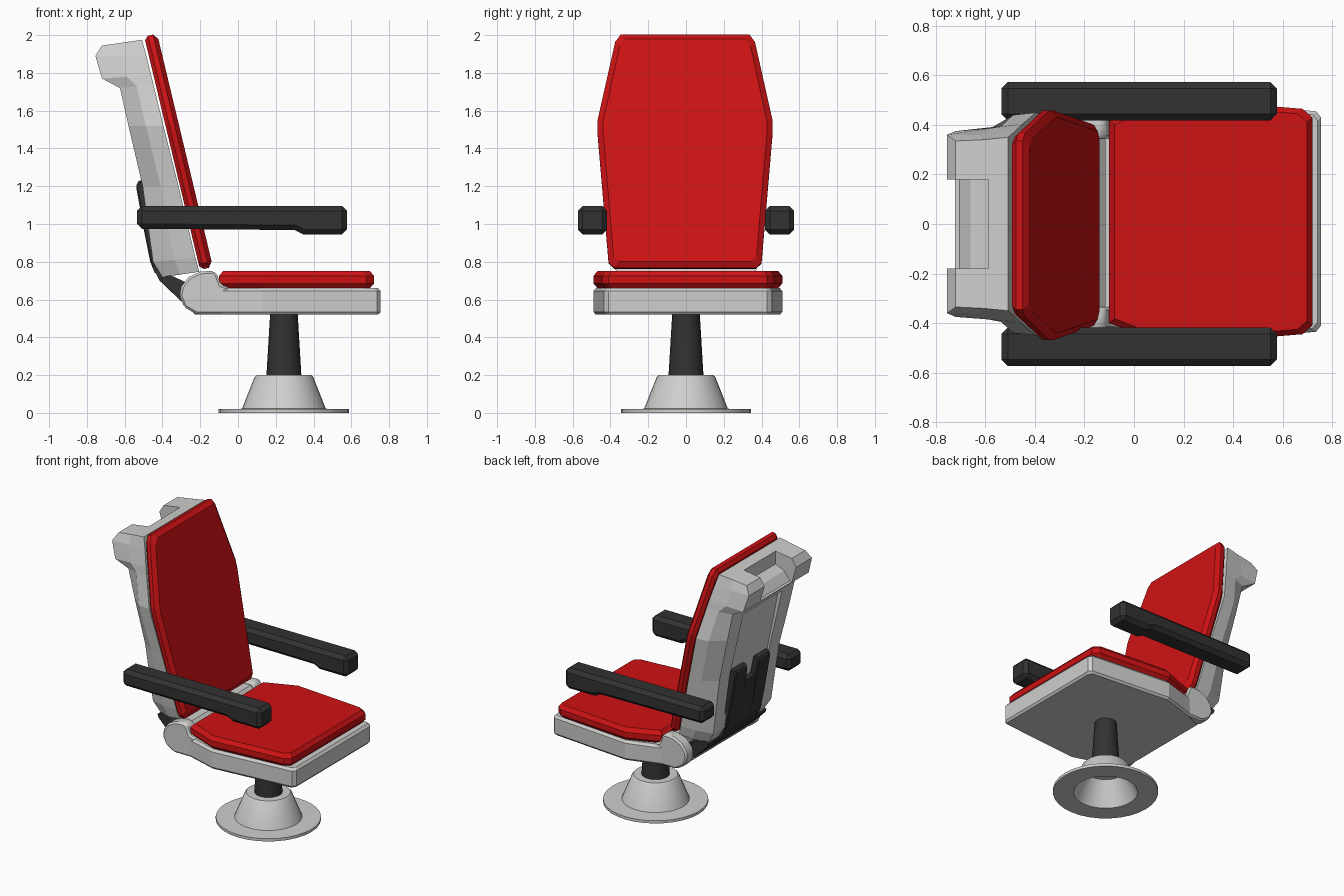
import bpy, bmesh, math
from mathutils import Vector, Matrix

if "Cube" in bpy.data.objects:
    bpy.data.objects.remove(bpy.data.objects["Cube"])


def material(name, rgb):
    m = bpy.data.materials.new(name)
    m.diffuse_color = (*rgb, 1)
    m.use_nodes = True
    m.node_tree.nodes["Principled BSDF"].inputs["Base Color"].default_value = m.diffuse_color
    return m


RED = material("red upholstery", (0.62, 0.006, 0.007))
GREY = material("light grey shell", (0.62, 0.62, 0.61))
DARK = material("dark grey plastic", (0.032, 0.032, 0.032))


def loft(name, rings, mat, bevel=0, smooth=None):
    """Skin a stack of equal-length rings and cap both ends."""
    bm = bmesh.new()
    rows = [[bm.verts.new(p) for p in r] for r in rings]
    n = len(rows[0])
    for a, b in zip(rows, rows[1:]):
        for i in range(n):
            bm.faces.new((a[i], a[(i + 1) % n], b[(i + 1) % n], b[i]))
    bm.faces.new(rows[0][::-1])
    bm.faces.new(rows[-1])
    bmesh.ops.recalc_face_normals(bm, faces=bm.faces)
    me = bpy.data.meshes.new(name)
    bm.to_mesh(me)
    bm.free()
    me.materials.append(mat)
    ob = bpy.data.objects.new(name, me)
    bpy.context.collection.objects.link(ob)
    bpy.ops.object.select_all(action='DESELECT')
    bpy.context.view_layer.objects.active = ob
    ob.select_set(True)
    if bevel:
        mod = ob.modifiers.new("bevel", 'BEVEL')
        mod.width, mod.segments, mod.limit_method = bevel, 1, 'ANGLE'
        bpy.ops.object.modifier_apply(modifier=mod.name)
    if smooth:
        bpy.ops.object.shade_smooth_by_angle(angle=math.radians(smooth))
    return ob


def prism(name, profile, y0, y1, mat, bevel=0, smooth=None):
    """Extrude a side (x, z) profile between two y values."""
    return loft(name, [[(x, y, z) for x, z in profile] for y in (y0, y1)], mat, bevel, smooth)


def slab(name, outline, levels, mat, matrix=Matrix()):
    """Stack an outline at (height, inset) levels."""
    xs, ys = zip(*outline)
    cx, cy = (min(xs) + max(xs)) / 2, (min(ys) + max(ys)) / 2
    w, d = max(xs) - min(xs), max(ys) - min(ys)
    rings = [[matrix @ Vector((cx + (x - cx) * (1 - 2 * i / w), cy + (y - cy) * (1 - 2 * i / d), h))
              for x, y in outline] for h, i in levels]
    return loft(name, rings, mat)


def lathe(name, profile, cx, mat, n=32):
    ang = [2 * math.pi * i / n for i in range(n)]
    return loft(name, [[(cx + r * math.cos(a), r * math.sin(a), z) for a in ang]
                       for r, z in profile], mat, smooth=30)


def cut(ob, cutter):
    mod = ob.modifiers.new("cut", 'BOOLEAN')
    mod.operation, mod.solver, mod.object = 'DIFFERENCE', 'EXACT', cutter
    bpy.ops.object.select_all(action='DESELECT')
    bpy.context.view_layer.objects.active = ob
    ob.select_set(True)
    bpy.ops.object.modifier_apply(modifier=mod.name)
    bpy.data.objects.remove(cutter)


def mirrored(half):
    return half + [(x, -y) for x, y in reversed(half)]


# Hollow pedestal foot and post
lathe("pedestal_foot", [(0.13, 0.17), (0.21, 0.0), (0.345, 0.0), (0.345, 0.02), (0.222, 0.022),
                        (0.155, 0.19), (0.145, 0.2)], 0.243, GREY)
lathe("post", [(0.093, 0.19), (0.073, 0.525)], 0.243, DARK, 20)

# Seat frame with raised side hinges and rear rail (centred slightly off axis)
SHIFT = Matrix.Translation((0, 0.01, 0))
slab("seat_frame", mirrored([(-0.24, 0.37), (-0.1, 0.43), (0.13, 0.5), (0.735, 0.445), (0.755, 0.42)]),
     [(0.52, 0.012), (0.535, 0), (0.645, 0), (0.662, 0.015)], GREY, SHIFT)
hinge = [(-0.04, 0.66), (-0.09, 0.68), (-0.11, 0.73), (-0.13, 0.752), (-0.2, 0.748), (-0.26, 0.72),
         (-0.3, 0.67), (-0.31, 0.62), (-0.285, 0.56), (-0.22, 0.522), (-0.04, 0.522)]
for side, s in (("left", 1), ("right", -1)):
    prism(f"seat_hinge_{side}", hinge, 0.005 + s * 0.34, 0.005 + s * 0.43, GREY, 0.012, 35)
prism("seat_rear_rail", [(-0.23, 0.6), (-0.115, 0.6), (-0.115, 0.71), (-0.14, 0.735), (-0.21, 0.735)],
      -0.35, 0.36, GREY)

# Seat cushion
slab("seat_cushion", mirrored([(-0.1, 0.41), (0.13, 0.5), (0.68, 0.455), (0.72, 0.42)]),
     [(0.662, 0.02), (0.685, 0), (0.725, 0), (0.752, 0.022)], RED, SHIFT)

# Back cushion: hexagonal pad leaning backwards
lean = math.atan2(0.28, 1.17)
up = Vector((-math.sin(lean), 0, math.cos(lean)))
out = Vector((math.cos(lean), 0, math.sin(lean)))
M = Matrix((up, (0, 1, 0), out)).transposed().to_4x4()
M.translation = Vector((-0.201, -0.005, 0.757))
slab("back_cushion", mirrored([(0.0, 0.375), (0.03, 0.405), (0.74, 0.464), (0.80, 0.464),
                               (1.23, 0.37), (1.27, 0.34)]),
     [(0.0, 0.02), (0.02, 0), (0.048, 0), (0.07, 0.03)], RED, M)

# Back shell: front x, z, half width, then rear x, z, half width
stations = [(-0.205, 0.747, 0.37, -0.40, 0.718, 0.31),
            (-0.225, 0.82, 0.385, -0.45, 0.80, 0.33),
            (-0.315, 1.2, 0.42, -0.505, 1.2, 0.34),
            (-0.395, 1.52, 0.45, -0.58, 1.52, 0.355),
            (-0.448, 1.74, 0.405, -0.625, 1.72, 0.36),
            (-0.460, 1.79, 0.395, -0.72, 1.77, 0.375),
            (-0.485, 1.89, 0.37, -0.755, 1.89, 0.36),
            (-0.508, 1.975, 0.35, -0.72, 1.945, 0.335)]
rings = []
for xf, zf, wf, xr, zr, wr in stations:
    xm, zm = xf + (xr - xf) * 0.5, zf + (zr - zf) * 0.5
    half = [(xf, wf, zf), (xm, wf - 0.01, zm), (xr, wr, zr)]
    rings.append(half + [(x, -y, z) for x, y, z in reversed(half)])
shell = loft("back_shell", rings, GREY)
# Grab notch in the top, with a sloping floor
cut(shell, prism("notch_cutter", [(-0.59, 2.1), (-0.59, 1.87), (-0.66, 1.84), (-0.705, 1.78),
                                  (-0.9, 1.74), (-0.9, 2.1)], -0.18, 0.18, GREY))
# Shallow rear panel recess
cut(shell, prism("panel_cutter", [(-0.586, 1.66), (-0.7, 1.69), (-0.6, 0.9), (-0.43, 0.9)],
                 -0.22, 0.22, GREY))

# Forked rear bracket and the wide hinge plate under the back
prong = [(-0.54, 1.2), (-0.525, 1.232), (-0.495, 1.23), (-0.43, 0.95), (-0.39, 0.74),
         (-0.44, 0.74), (-0.465, 0.8), (-0.495, 0.95)]
for side, s in (("left", 1), ("right", -1)):
    prism(f"bracket_prong_{side}", prong, s * 0.06, s * 0.2, DARK, 0.008)
prism("bracket_body", [(-0.515, 1.1), (-0.46, 1.1), (-0.39, 0.74), (-0.44, 0.74), (-0.465, 0.8),
                       (-0.493, 0.95)], -0.07, 0.07, DARK)
prism("back_hinge_plate", [(-0.455, 0.78), (-0.415, 0.7), (-0.3, 0.59), (-0.24, 0.6), (-0.25, 0.68),
                           (-0.38, 0.735)], -0.2, 0.2, DARK)
prism("lower_hinge_bar", [(-0.41, 0.715), (-0.4, 0.69), (-0.3, 0.59), (-0.24, 0.6), (-0.25, 0.68),
                          (-0.36, 0.73)], -0.335, 0.335, DARK)

# Armrests with a thicker front grip
arm = [(-0.535, 0.975), (-0.535, 1.095), (0.577, 1.095), (0.577, 0.945), (0.345, 0.945), (0.30, 0.968)]
for side, s in (("left", 1), ("right", -1)):
    prism(f"armrest_{side}", arm, s * 0.418, s * 0.573, DARK, 0.026)
